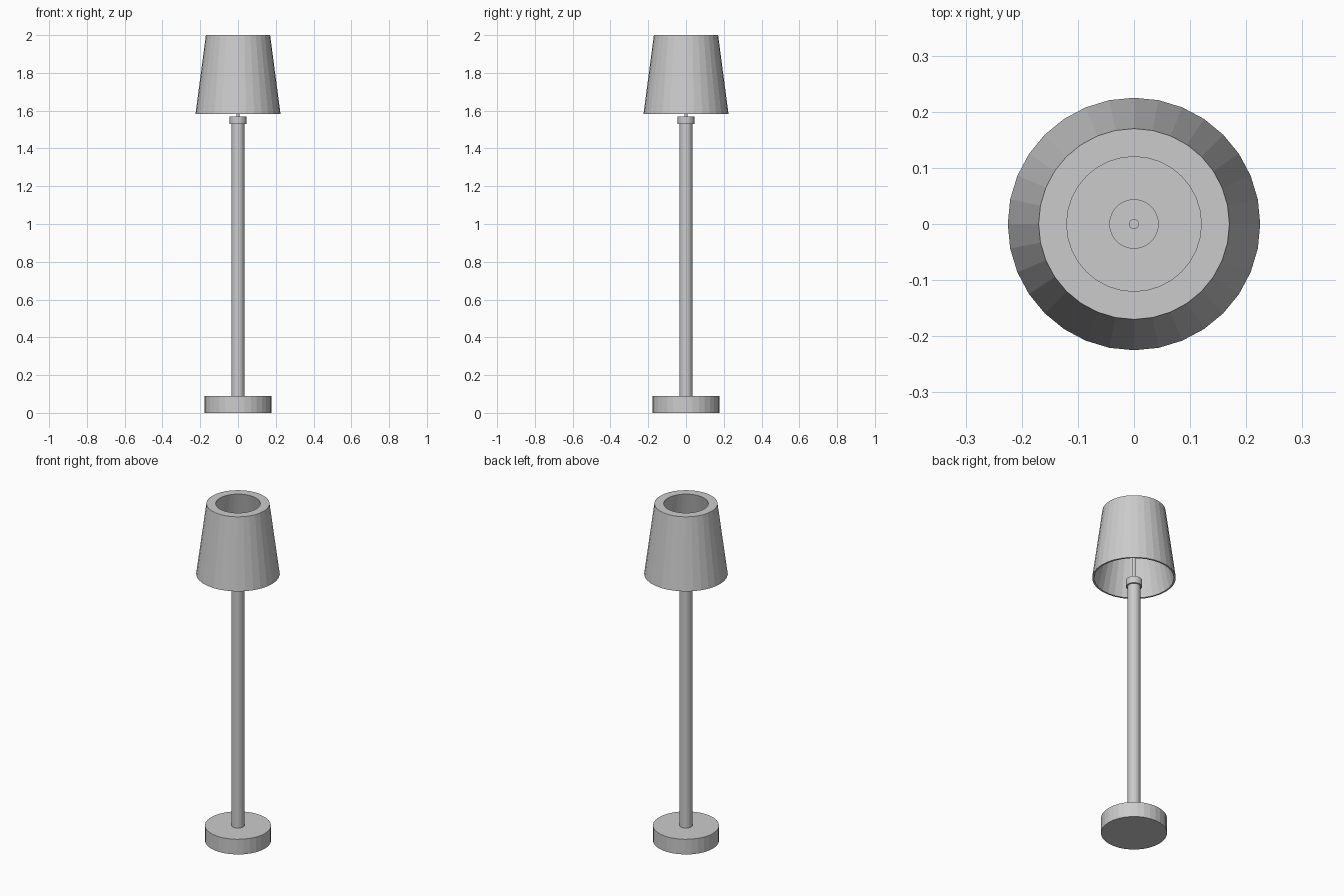
import bpy, bmesh, math

if "Cube" in bpy.data.objects:
    bpy.data.objects.remove(bpy.data.objects["Cube"])

SIDES = 32


def lathe(name, profile, closed=False):
    """Spin an (r, z) profile round z; open profiles are capped at both ends."""
    bm = bmesh.new()
    rings = []
    for r, z in profile:
        rings.append([bm.verts.new((r * math.cos(2 * math.pi * i / SIDES),
                                    r * math.sin(2 * math.pi * i / SIDES), z))
                      for i in range(SIDES)])
    pairs = list(zip(rings, rings[1:]))
    if closed:
        pairs.append((rings[-1], rings[0]))
    for a, b in pairs:
        for i in range(SIDES):
            j = (i + 1) % SIDES
            bm.faces.new((a[i], a[j], b[j], b[i]))
    if not closed:
        bm.faces.new(rings[0][::-1])
        bm.faces.new(rings[-1])
    bmesh.ops.recalc_face_normals(bm, faces=bm.faces[:])
    mesh = bpy.data.meshes.new(name)
    bm.to_mesh(mesh)
    bm.free()
    obj = bpy.data.objects.new(name, mesh)
    bpy.context.collection.objects.link(obj)
    return obj


# Stand: base disc, pole, collar and thin lamp rod
lathe("base", [(0.178, 0), (0.178, 0.09)])
lathe("pole", [(0.035, 0.09), (0.035, 1.53)])
lathe("collar", [(0.044, 1.53), (0.044, 1.57)])
lathe("shade_rod", [(0.009, 1.57), (0.009, 1.85)])

# Open shade, wall thickening towards the top rim
lathe("lamp_shade", [(0.225, 1.583), (0.17, 2.0), (0.12, 2.0), (0.215, 1.583)],
      closed=True)
